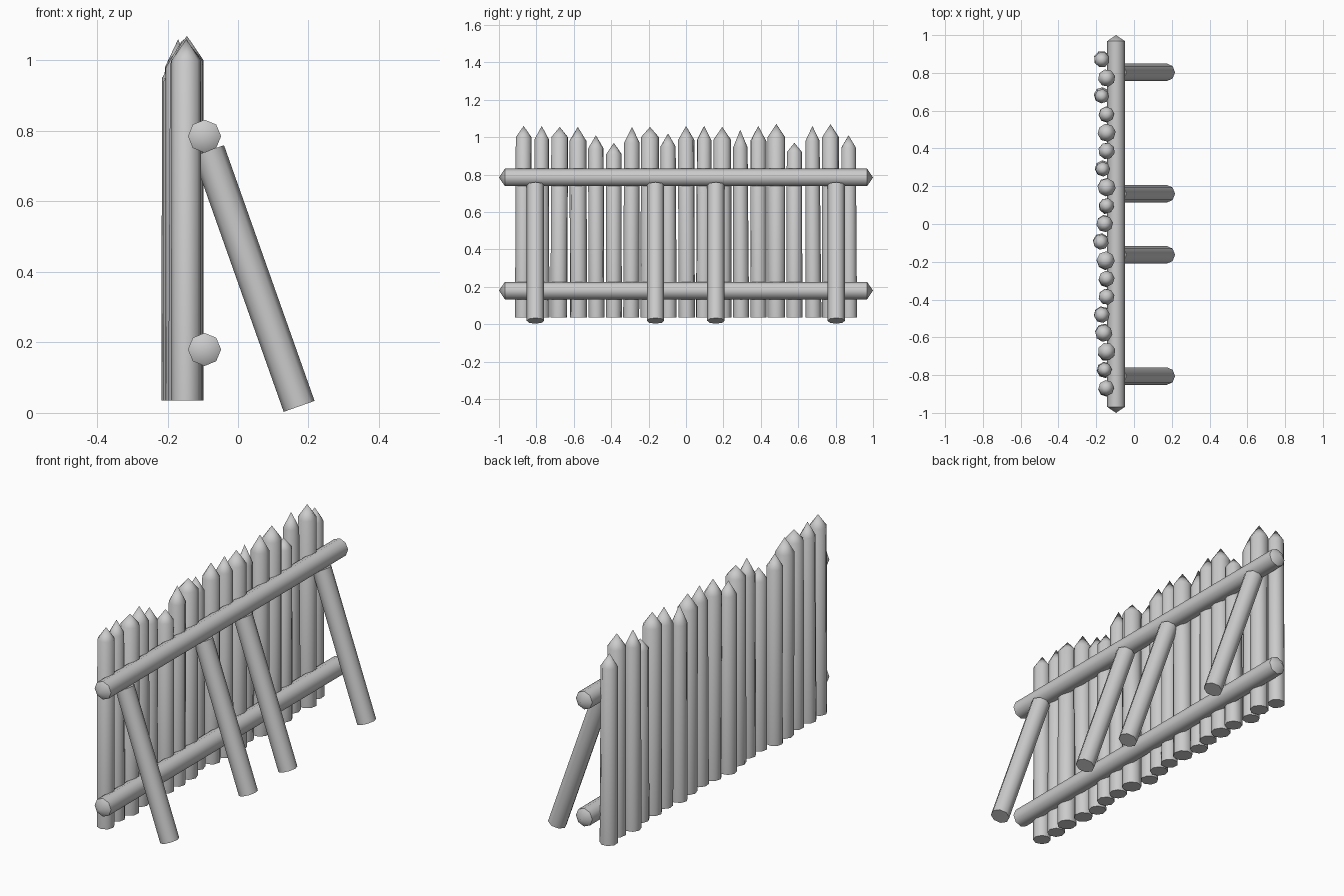
import bpy, bmesh, math, random
from mathutils import Vector

random.seed(4)
SIDES = 8

if "Cube" in bpy.data.objects:
    bpy.data.objects.remove(bpy.data.objects["Cube"], do_unlink=True)

wood = bpy.data.materials.new("pale_grey_wood")
wood.use_nodes = True
colour = (0.6, 0.6, 0.6, 1)
wood.diffuse_color = colour
wood.node_tree.nodes["Principled BSDF"].inputs["Base Color"].default_value = colour


def make_log(name, start, end, profile, spin=0.0):
    """Eight-sided log; profile holds (distance from start, radius), radius 0 is a point."""
    start, end = Vector(start), Vector(end)
    axis = (end - start).normalized()
    turn = axis.to_track_quat('Z', 'Y')
    bm = bmesh.new()
    rings = []
    for dist, radius in profile:
        count = SIDES if radius else 1
        ring = []
        for i in range(count):
            a = math.tau * i / SIDES + spin
            local = Vector((radius * math.cos(a), radius * math.sin(a), dist))
            ring.append(bm.verts.new(start + turn @ local))
        rings.append(ring)
    for low, high in zip(rings, rings[1:]):
        for i in range(SIDES):
            j = (i + 1) % SIDES
            if len(low) == 1:
                bm.faces.new((low[0], high[j], high[i]))
            elif len(high) == 1:
                bm.faces.new((low[i], low[j], high[0]))
            else:
                bm.faces.new((low[i], low[j], high[j], high[i]))
    for ring in (rings[0], rings[-1]):
        if len(ring) > 1:
            bm.faces.new(ring)
    bmesh.ops.recalc_face_normals(bm, faces=bm.faces)
    mesh = bpy.data.meshes.new(name)
    bm.to_mesh(mesh)
    bm.free()
    mesh.materials.append(wood)
    obj = bpy.data.objects.new(name, mesh)
    bpy.context.collection.objects.link(obj)
    bpy.ops.object.select_all(action='DESELECT')
    obj.select_set(True)
    bpy.context.view_layer.objects.active = obj
    bpy.ops.object.shade_smooth_by_angle(angle=math.radians(46))
    return obj


# Sharpened stakes: x, shoulder height, tip height, shoulder radius
BASE = 0.035
stakes = [
    (-.147, 1.0, 1.06, .042), (-.155, .99, 1.06, .038), (-.145, 1.0, 1.055, .047),
    (-.16, .98, 1.055, .046), (-.17, .94, 1.01, .042), (-.145, .91, .97, .042),
    (-.145, .97, 1.055, .042), (-.15, 1.0, 1.055, .048), (-.175, .95, 1.02, .041),
    (-.155, .985, 1.06, .044), (-.145, .985, 1.06, .04), (-.145, .985, 1.055, .048),
    (-.165, .945, 1.04, .039), (-.145, .98, 1.06, .044), (-.145, 1.0, 1.07, .048),
    (-.145, .92, .97, .041), (-.17, .98, 1.06, .038), (-.145, 1.0, 1.07, .046),
    (-.17, .945, 1.01, .041),
]
for n, (x, shoulder, tip, r) in enumerate(stakes):
    y = -0.868 + n * 0.0965
    lean = random.uniform(-0.006, 0.006)
    make_log(f"stake_{n + 1}", (x, y + lean, BASE), (x, y, tip),
             [(0, max(r, .043)), (shoulder - BASE, r), (tip - BASE, 0)],
             random.uniform(0, math.tau / SIDES))

# Horizontal rails with shallow pointed ends
for name, z in (("lower_rail", .18), ("upper_rail", .785)):
    make_log(name, (-.095, -1, z), (-.095, 1, z),
             [(0, 0), (.032, .047), (1.968, .047), (2, 0)])

# Slanted support braces
foot, head = Vector((.1735, 0, .0185)), Vector((-.0835, 0, .744))
for n, y in enumerate((-.805, -.163, .16, .803)):
    shift = Vector((0, y, 0))
    make_log(f"brace_{n + 1}", foot + shift, head + shift,
             [(0, .0465), ((head - foot).length, .0465)])
